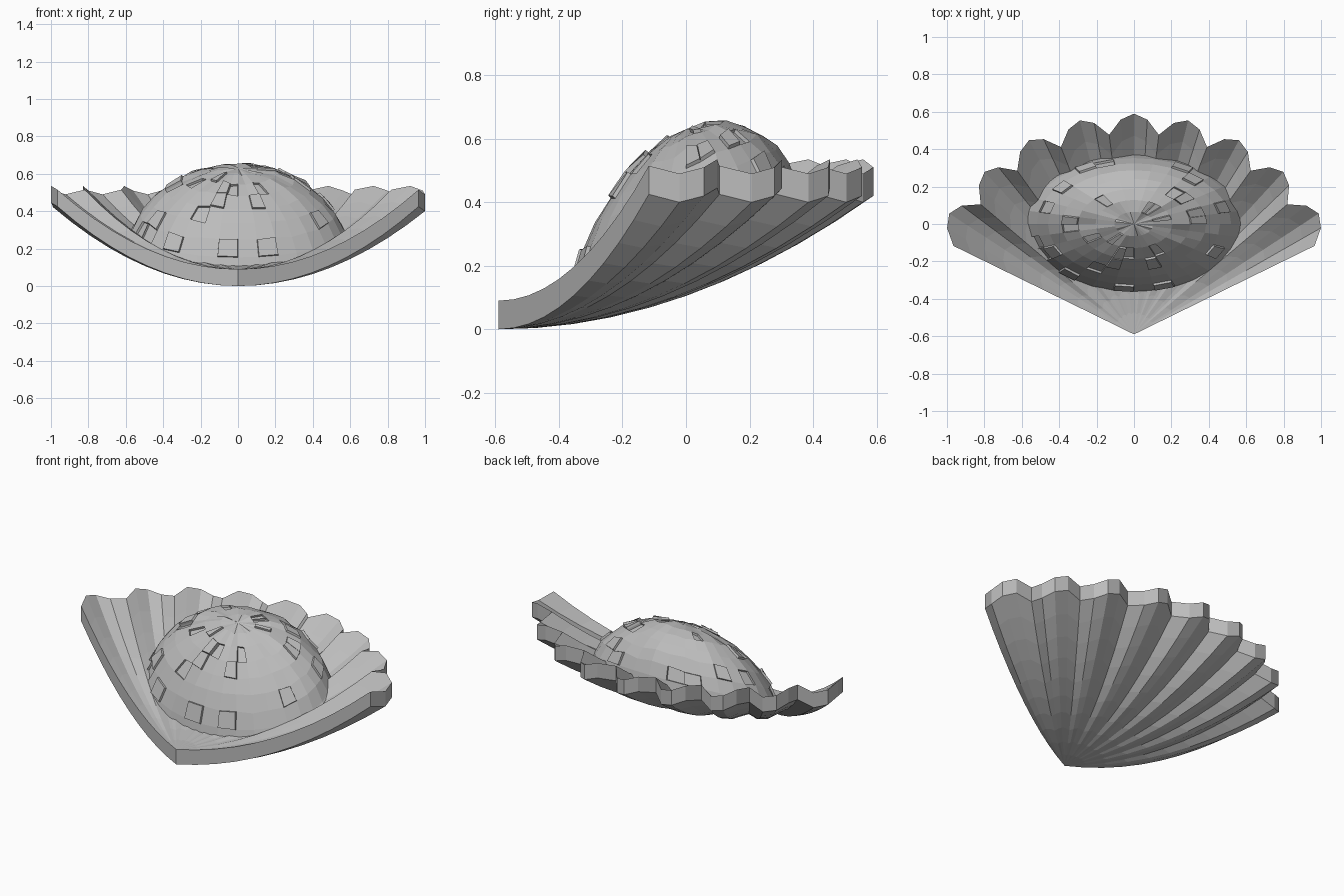
import bpy
import bmesh
import math
import random

random.seed(4)
cube = bpy.data.objects.get("Cube")
if cube:
    bpy.data.objects.remove(cube, do_unlink=True)

APEX_Y = -0.59
THICK = 0.09


def material(name, rgb):
    mat = bpy.data.materials.new(name)
    mat.use_nodes = True
    color = (*rgb, 1)
    mat.diffuse_color = color
    mat.node_tree.nodes["Principled BSDF"].inputs["Base Color"].default_value = color
    return mat


def finish(bm, name, mat):
    bmesh.ops.recalc_face_normals(bm, faces=bm.faces)
    mesh = bpy.data.meshes.new(name)
    bm.to_mesh(mesh)
    bm.free()
    mesh.materials.append(mat)
    obj = bpy.data.objects.new(name, mesh)
    bpy.context.collection.objects.link(obj)
    return obj


grey = material("warm grey", (0.5, 0.5, 0.5))

# Fluted fan shell: nine lobes, four rays per lobe, each ray a parabola
LOBES, STEPS = 9, 10
RADII = [1.075, 1.15, 1.18, 1.15]
RISES = [0.425, 0.40, 0.42, 0.445]
HALF_FAN = math.radians(63.9)
rays = LOBES * 4

bm = bmesh.new()


def shell_layer(lift):
    apex = bm.verts.new((0, APEX_Y, lift))
    grid = []
    for i in range(rays + 1):
        a = HALF_FAN * (1 - 2 * i / rays)
        reach, rise = RADII[i % 4], RISES[i % 4]
        row = [apex]
        for k in range(1, STEPS + 1):
            t = k / STEPS
            r = reach * t
            row.append(bm.verts.new((r * math.sin(a), APEX_Y + r * math.cos(a),
                                     rise * t ** 2 + lift)))
        grid.append(row)
    for left, right in zip(grid, grid[1:]):
        bm.faces.new((apex, left[1], right[1]))
        for k in range(1, STEPS):
            bm.faces.new((left[k], left[k + 1], right[k + 1], right[k]))
    return grid


low, high = shell_layer(0), shell_layer(THICK)
# Scalloped outer rim
for i in range(rays):
    bm.faces.new((low[i][-1], low[i + 1][-1], high[i + 1][-1], high[i][-1]))
# Two straight side walls
for i in (0, rays):
    for k in range(STEPS):
        bm.faces.new((low[i][k], low[i][k + 1], high[i][k + 1], high[i][k]))
finish(bm, "fan_shell", grey)

# Domed body resting in the shell, leaning upward to the back
SEGMENTS, RINGS = 32, 9
WIDTH, DEPTH, HEIGHT, BASE, LEAN = 0.6, 0.375, 0.5, 0.13, 0.42

bm = bmesh.new()
pole = bm.verts.new((0, 0, BASE + HEIGHT))
rings = []
for k in range(1, RINGS + 1):
    p = math.pi / 2 * k / RINGS
    ring = []
    for s in range(SEGMENTS):
        a = math.tau * s / SEGMENTS
        x = WIDTH * math.sin(p) * math.cos(a)
        y = DEPTH * math.sin(p) * math.sin(a)
        z = BASE + HEIGHT * math.cos(p) + LEAN * y
        if k < RINGS - 2:
            z += random.uniform(-0.008, 0.008)
        # Keep the lower edge embedded in the shell wall
        embed = 0.32 * (x * x + (y - APEX_Y) ** 2) + THICK / 2
        ring.append(bm.verts.new((x, y, max(z, embed))))
    rings.append(ring)
top_faces = []
for s in range(SEGMENTS):
    n = (s + 1) % SEGMENTS
    bm.faces.new((pole, rings[0][s], rings[0][n]))
    for k, (inner, outer) in enumerate(zip(rings, rings[1:])):
        face = bm.faces.new((inner[s], outer[s], outer[n], inner[n]))
        if k < RINGS - 3:
            top_faces.append(face)
bm.normal_update()

# Scattered raised and sunken tiles on the crown
for share, depth in ((0.1, 0.012), (0.08, -0.012)):
    chosen = random.sample(top_faces, int(len(top_faces) * share))
    top_faces = [f for f in top_faces if f not in chosen]
    bmesh.ops.inset_individual(bm, faces=chosen, thickness=0.002, depth=depth)
finish(bm, "domed_body", grey)
